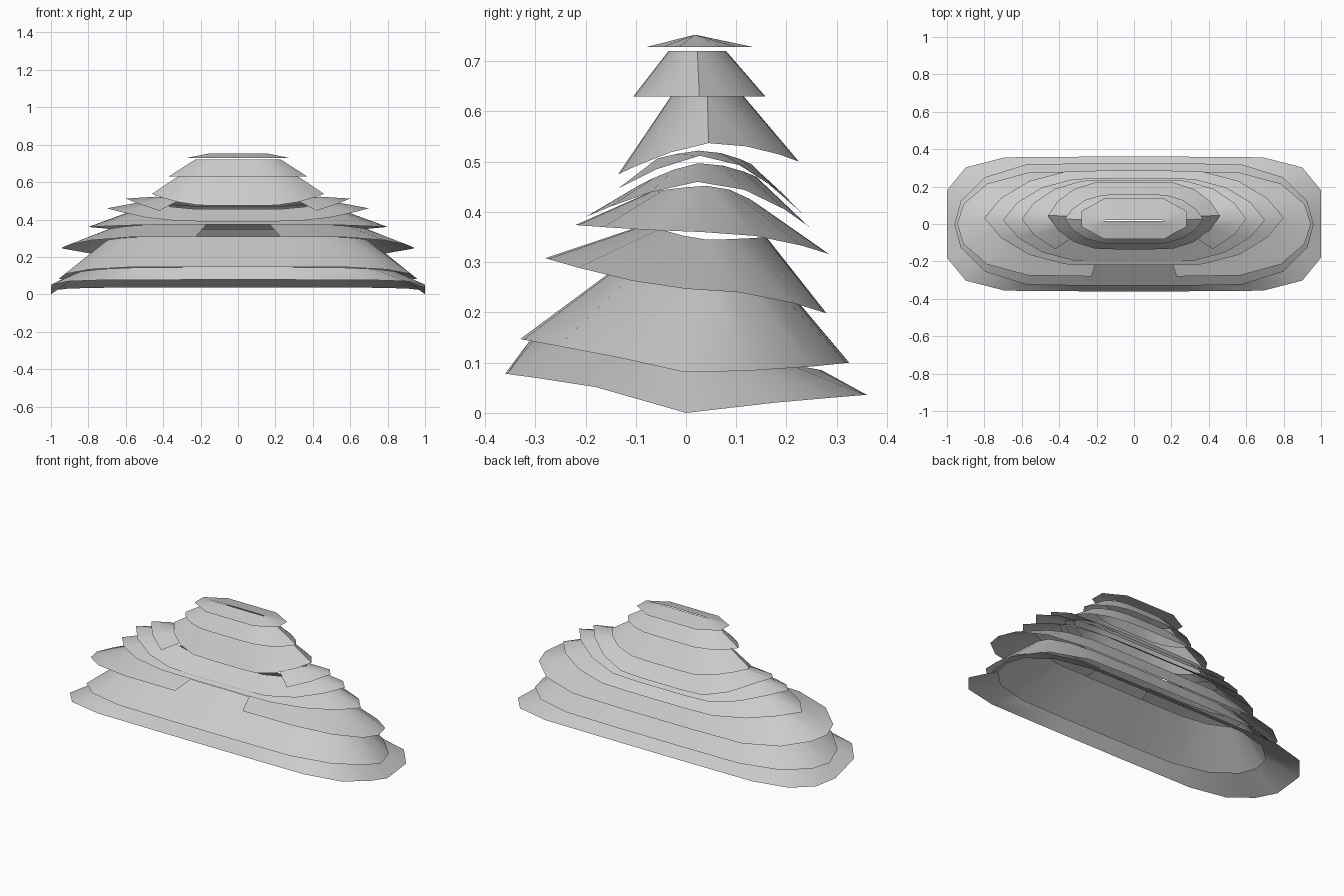
import bpy, math

if "Cube" in bpy.data.objects:
    bpy.data.objects.remove(bpy.data.objects["Cube"])

# Quarter outlines (unit square), from the side tip round to the middle of the long edge
ROUND = [(1, 0), (.965, .38), (.83, .77), (.6, .98), (.24, 1)]
BOXY = [(1, 0), (1, .5), (.9, .84), (.69, .99), (.24, 1)]
OCTAGON = [(1, 0), (1, .4), (.78, .7), (.58, 1), (.24, 1)]
POINTED = [(1, 0), (.89, .42), (.7, .78), (.46, .98), (.24, 1)]


def ring(quarter, hx, y_front, y_back, z_side, z_front, z_back, p_front=1.4, p_back=2):
    """Closed outline whose height varies from the sides to the front and back."""
    back = quarter + [(-x, y) for x, y in reversed(quarter)]
    front = [(x, -y) for x, y in reversed(back[1:-1])]
    mid, half = (y_front + y_back) / 2, (y_back - y_front) / 2
    pts = []
    for u, v in back + front:
        end, power = (z_front, p_front) if v < 0 else (z_back, p_back)
        pts.append((u * hx, mid + v * half, z_side + (end - z_side) * abs(v) ** power))
    return pts


def tier(name, top, bottom, quarter=ROUND, top_quarter=None, gap=0):
    """Open sloping skirt between two outlines, without front panels inside |x| < gap."""
    a, b = ring(top_quarter or quarter, *top), ring(quarter, *bottom)
    n = len(a)
    faces = []
    for i in range(n):
        j = (i + 1) % n
        if b[i][1] < 0 and b[j][1] < 0 and max(abs(b[i][0]), abs(b[j][0])) < gap:
            continue
        faces.append((i, n + i, n + j, j))
    mesh = bpy.data.meshes.new(name)
    mesh.from_pydata(a + b, [], faces)
    mesh.update()
    obj = bpy.data.objects.new(name, mesh)
    bpy.context.collection.objects.link(obj)
    bpy.ops.object.select_all(action='DESELECT')
    obj.select_set(True)
    bpy.context.view_layer.objects.active = obj
    bpy.ops.object.shade_smooth_by_angle(angle=math.radians(40))
    return obj


# Each outline: half width, front y, back y, side z, front z, back z
tier("top_cap", (.16, .015, .022, .752, .752, .752), (.28, -.08, .135, .728, .728, .728), OCTAGON)
tier("upper_tier", (.23, -.035, .08, .72, .72, .72), (.37, -.105, .158, .63, .63, .63), POINTED)
tier("shoulder_tier", (.32, -.03, .115, .63, .63, .63), (.46, -.135, .225, .537, .475, .50), POINTED)

# Thin arched middle tiers; the upper one is open at the front
tier("arched_tier_upper", (.44, -.08, .13, .522, .50, .495),
     (.60, -.18, .235, .512, .42, .393), POINTED, gap=.45)
tier("arched_tier_lower", (.5, -.09, .14, .497, .455, .47), (.70, -.20, .245, .46, .39, .37), POINTED)
tier("middle_tier", (.55, -.07, .15, .452, .44, .41), (.80, -.22, .285, .36, .374, .316), POINTED)

# Wide lower tiers; the first has a notch at the front middle
tier("notched_tier", (.70, -.08, .16, .345, .375, .35), (.945, -.28, .28, .247, .308, .198), gap=.3)
tier("broad_tier", (.70, -.11, .19, .29, .31, .26),
     (.96, -.33, .325, .081, .147, .10, .9, 2))
tier("base_skirt", (.87, -.31, .27, .115, .145, .085),
     (1.0, -.36, .36, 0, .078, .036, .6, .8), BOXY, ROUND)
